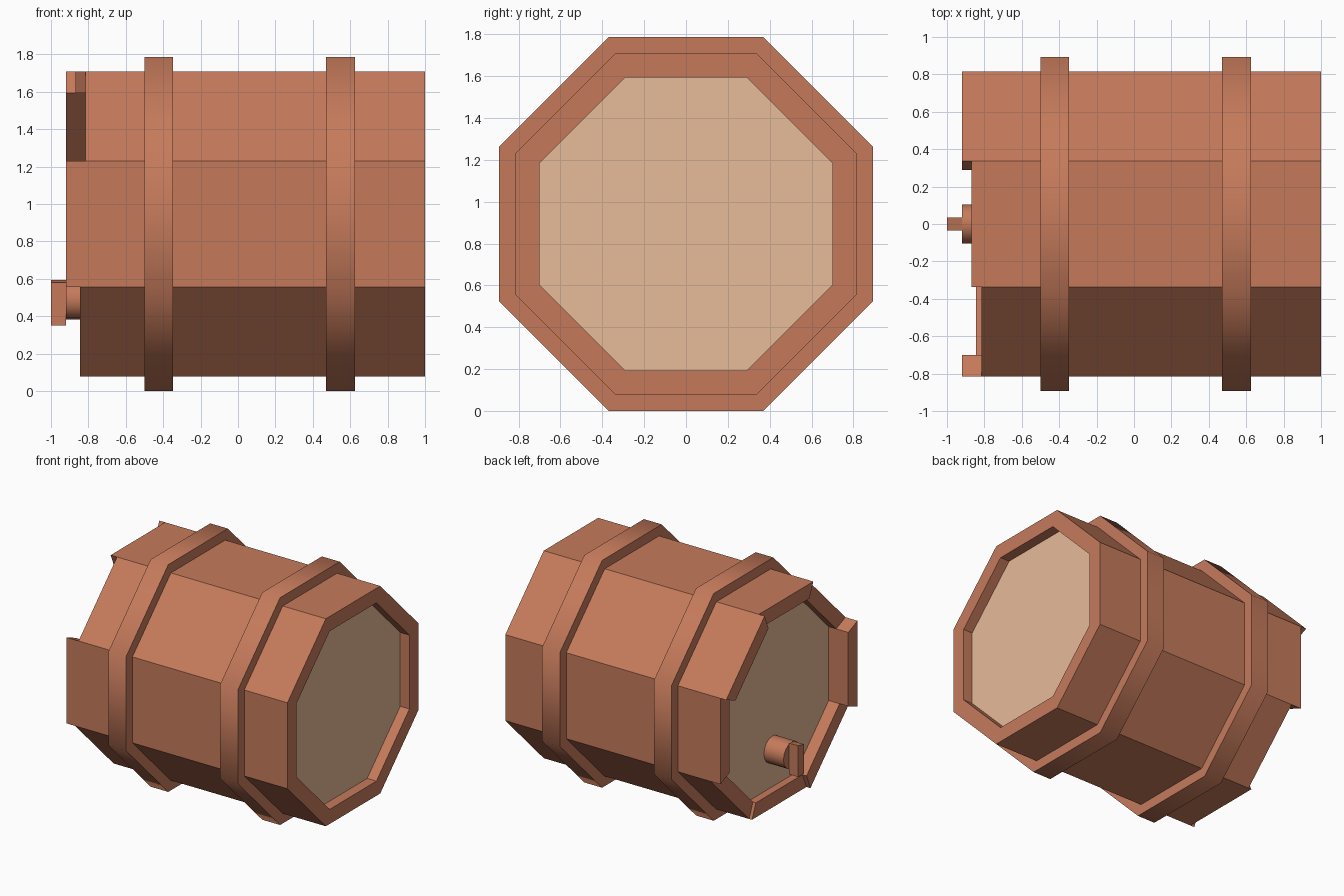
import bpy, bmesh, math
from mathutils import Vector

if "Cube" in bpy.data.objects:
    bpy.data.objects.remove(bpy.data.objects["Cube"])

CZ = 0.893                      # height of the barrel axis
OUT, INN, HOOP = 0.815, 0.70, 0.893   # apothems of the octagons


def material(name, rgb):
    m = bpy.data.materials.new(name)
    m.diffuse_color = (*rgb, 1)
    m.use_nodes = True
    m.node_tree.nodes["Principled BSDF"].inputs["Base Color"].default_value = m.diffuse_color
    return m


wood = material("reddish wood", (0.56, 0.195, 0.105))
pale = material("pale wood", (0.80, 0.50, 0.32))


def corner(x, apothem, i):
    """Octagon corner between side i-1 and side i (side 0 faces +y)."""
    a = math.radians(45 * i - 22.5)
    r = apothem / math.cos(math.pi / 8)
    return Vector((x, r * math.cos(a), CZ + r * math.sin(a)))


def face(bm, pts, out):
    """Add a face whose normal follows the direction out."""
    f = bm.faces.new([bm.verts.new(p) for p in pts])
    f.normal_update()
    if f.normal.dot(out) < 0:
        f.normal_flip()
    return f


def finish(bm, name, mat):
    bmesh.ops.remove_doubles(bm, verts=bm.verts[:], dist=1e-5)
    me = bpy.data.meshes.new(name)
    bm.to_mesh(me)
    bm.free()
    ob = bpy.data.objects.new(name, me)
    me.materials.append(mat)
    bpy.context.collection.objects.link(ob)
    return ob


def ring(name, starts, end, inner, outer):
    """Octagonal tube along x; every side may start at its own x."""
    bm = bmesh.new()
    X = Vector((1, 0, 0))
    for i, s in enumerate(starts):
        a = math.radians(45 * i)
        n = Vector((0, math.cos(a), math.sin(a)))
        for ap, d in ((outer, n), (inner, -n)):
            face(bm, [corner(s, ap, i), corner(end, ap, i),
                      corner(end, ap, i + 1), corner(s, ap, i + 1)], d)
        for x, d in ((s, -X), (end, X)):
            face(bm, [corner(x, inner, i), corner(x, outer, i),
                      corner(x, outer, i + 1), corner(x, inner, i + 1)], d)
        # step to the next side
        t = starts[(i + 1) % 8]
        if abs(s - t) > 1e-4:
            b = a + math.pi / 8
            tang = Vector((0, -math.sin(b), math.cos(b)))
            face(bm, [corner(s, inner, i + 1), corner(s, outer, i + 1),
                      corner(t, outer, i + 1), corner(t, inner, i + 1)],
                 tang if s < t else -tang)
    return finish(bm, name, wood)


def smooth(ob):
    bpy.ops.object.select_all(action='DESELECT')
    ob.select_set(True)
    bpy.context.view_layer.objects.active = ob
    bpy.ops.object.shade_smooth_by_angle(angle=math.radians(50))


# Staves with uneven ends on the tap side
ring("staves", [-0.87, -0.92, -0.87, -0.815, -0.92, -0.845, -0.81, -0.785],
     1.0, INN, OUT)

# Hoops
for name, x0, x1 in (("tap_side_hoop", -0.50, -0.347), ("far_side_hoop", 0.47, 0.625)):
    smooth(ring(name, [x0] * 8, x1, OUT - 0.01, HOOP))

# Recessed end lids
for name, x, d in (("tap_side_lid", -0.75, -1), ("far_side_lid", 0.92, 1)):
    bm = bmesh.new()
    face(bm, [corner(x, INN, i) for i in range(8)], Vector((d, 0, 0)))
    finish(bm, name, pale)

# Tap barrel
bpy.ops.mesh.primitive_cylinder_add(vertices=16, radius=0.104, depth=0.19,
                                    location=(-0.825, 0, 0.488),
                                    rotation=(0, math.pi / 2, 0))
tap = bpy.context.object
tap.name = "tap"
tap.data.materials.append(wood)
smooth(tap)

# Tap handle, with a slightly sloping top
bm = bmesh.new()
bmesh.ops.create_cube(bm, size=1)
for v in bm.verts:
    top = 0.58 if v.co.y < 0 else 0.595
    v.co = Vector((-0.96 + v.co.x * 0.08, v.co.y * 0.072,
                   top if v.co.z > 0 else 0.35))
finish(bm, "tap_handle", wood)
